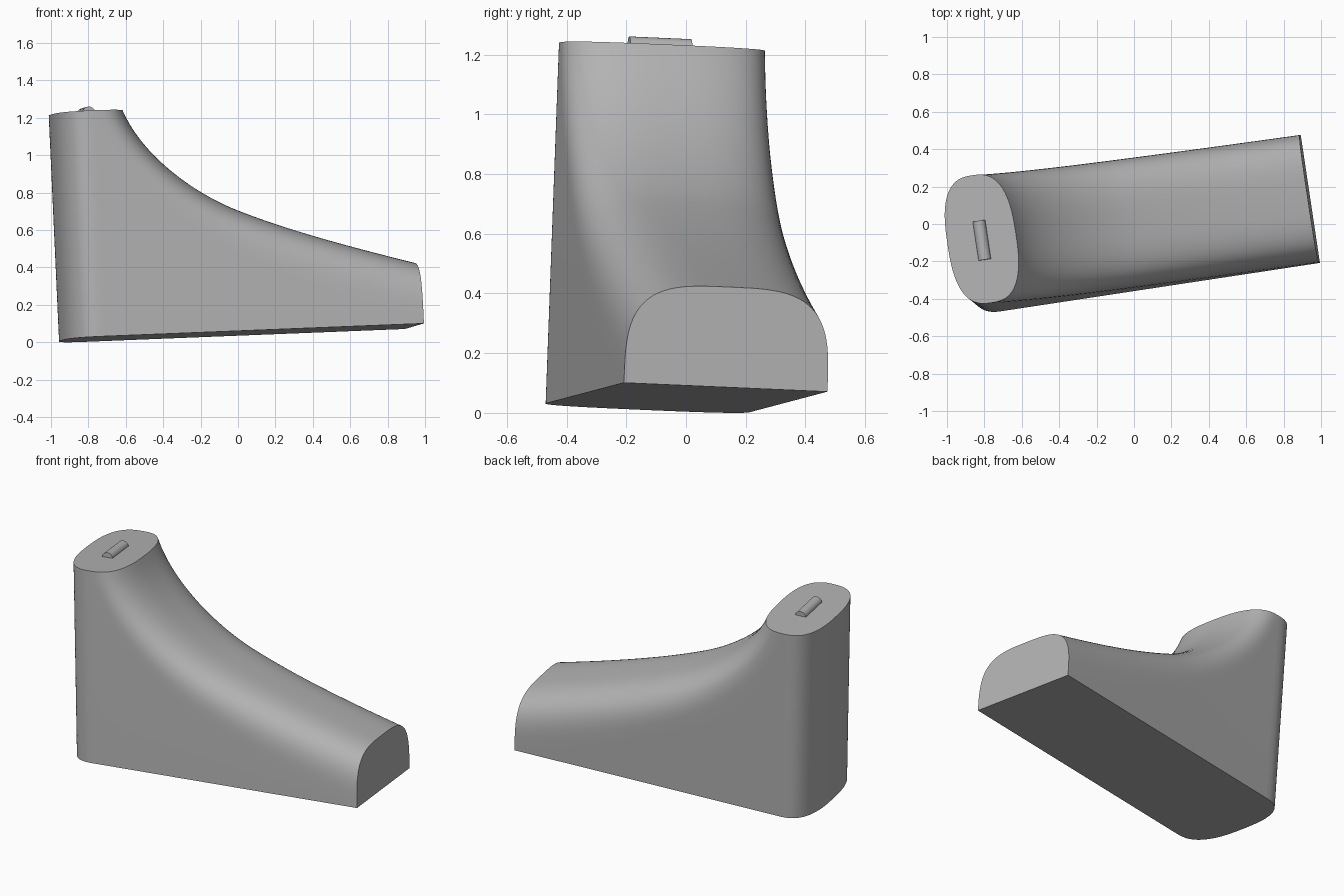
import bpy, bmesh, math
from mathutils import Vector, Matrix
from mathutils.geometry import interpolate_bezier

if "Cube" in bpy.data.objects:
    bpy.data.objects.remove(bpy.data.objects["Cube"], do_unlink=True)

grey = bpy.data.materials.new("plain_grey")
grey.use_nodes = True
colour = (0.45, 0.45, 0.45, 1)
grey.diffuse_color = colour
grey.node_tree.nodes["Principled BSDF"].inputs["Base Color"].default_value = colour

# Leaning, slightly turned frame shared by all parts
up = Vector((-0.0457, 0.037, 1)).normalized()
side = up.cross(Vector((0.989, 0.150, 0.04))).normalized()
along = side.cross(up)
FRAME = Matrix((along, side, up)).transposed().to_4x4()
FRAME.translation = (0, 0, 0.05)

HALF = 0.345      # half width
MID = -0.01       # sideways centre
HEIGHT = 1.21     # column height
COL = -0.77       # column centre along the length
COL_R = 0.185     # column half depth
STEPS = 40


def finish(bm, name):
    bmesh.ops.remove_doubles(bm, verts=bm.verts, dist=1e-5)
    bmesh.ops.recalc_face_normals(bm, faces=bm.faces)
    bm.transform(FRAME)
    mesh = bpy.data.meshes.new(name)
    bm.to_mesh(mesh)
    bm.free()
    mesh.materials.append(grey)
    obj = bpy.data.objects.new(name, mesh)
    bpy.context.collection.objects.link(obj)
    bpy.ops.object.select_all(action='DESELECT')
    obj.select_set(True)
    bpy.context.view_layer.objects.active = obj
    bpy.ops.object.shade_smooth_by_angle(angle=math.radians(35))
    return obj


def arch(n):
    """Half superellipse as (sideways, outward) pairs, both within one unit."""
    pts = []
    for i in range(STEPS + 1):
        a = math.pi * i / STEPS
        c, s = -math.cos(a), max(math.sin(a), 0)
        if i in (0, STEPS):
            s = 0
        pts.append((math.copysign(abs(c) ** (2 / n), c), s ** (2 / n)))
    return pts


def skin(bm, a, b):
    for i in range(len(a) - 1):
        bm.faces.new((a[i], a[i + 1], b[i + 1], b[i]))


# Body: an arch swept down a concave profile, with flat side walls
mid = Vector((0.01, 0.655))
path = interpolate_bezier(Vector((COL + COL_R, HEIGHT)), Vector((-0.49, 0.965)),
                          Vector((-0.22, 0.755)), mid, 20)
path += interpolate_bezier(mid, Vector((0.3, 0.529)), Vector((0.63, 0.43)),
                           Vector((0.953, 0.336)), 20)[1:]
bm = bmesh.new()
rows, feet = [], []
last = len(path) - 1
for k, p in enumerate(path):
    t = k / last
    ang = math.pi / 2 * t
    inward = Vector((-math.cos(ang), -math.sin(ang)))
    depth = COL_R + (path[-1].y - COL_R) * t
    row = []
    for v, s in arch(2.7 + 0.8 * t):
        q = p.to_2d() + inward * depth * (1 - s)
        row.append(bm.verts.new((q.x, MID + HALF * v, q.y)))
    rows.append(row)
    feet.append([bm.verts.new((row[i].co.x, row[i].co.y, 0)) for i in (0, -1)])
for k in range(last):
    skin(bm, rows[k], rows[k + 1])
    for j, edge in ((0, 0), (1, -1)):
        if k < last - 1:
            bm.faces.new((rows[k][edge], rows[k + 1][edge],
                          feet[k + 1][j], feet[k][j]))
        else:
            bm.faces.new((rows[k][edge], rows[k + 1][edge], feet[k][j]))

# Rounded back of the column
back_top, back_low = [], []
for v, s in arch(2.7):
    x, y = COL - COL_R * s, MID + HALF * v
    back_top.append(bm.verts.new((x, y, HEIGHT)))
    back_low.append(bm.verts.new((x, y, 0)))
skin(bm, back_top, back_low)

# Flat top, end and underside
bm.faces.new(rows[0] + back_top[-2:0:-1])
bm.faces.new(rows[-1])
left = [f[0] for f in feet[1:-1]] + [rows[-1][0]]
right = [f[1] for f in feet[1:-1]] + [rows[-1][-1]]
bm.faces.new(back_low + right + left[::-1])
body = finish(bm, "wedge_body")

# Small rounded key on the top face
bm = bmesh.new()
ends = []
for y in (-0.122, 0.088):
    ring = []
    for i in range(13):
        a = math.pi * i / 12
        ring.append(bm.verts.new((COL + 0.034 * math.cos(a), y,
                                  HEIGHT - 0.003 + 0.033 * math.sin(a))))
    ends.append(ring)
skin(bm, ends[0] + ends[0][:1], ends[1] + ends[1][:1])
for ring in ends:
    bm.faces.new(ring)
key = finish(bm, "top_key")

# Rest the model on the ground
low = min(v.co.z for v in body.data.vertices)
for obj in (body, key):
    obj.data.transform(Matrix.Translation((0, 0, -low)))
